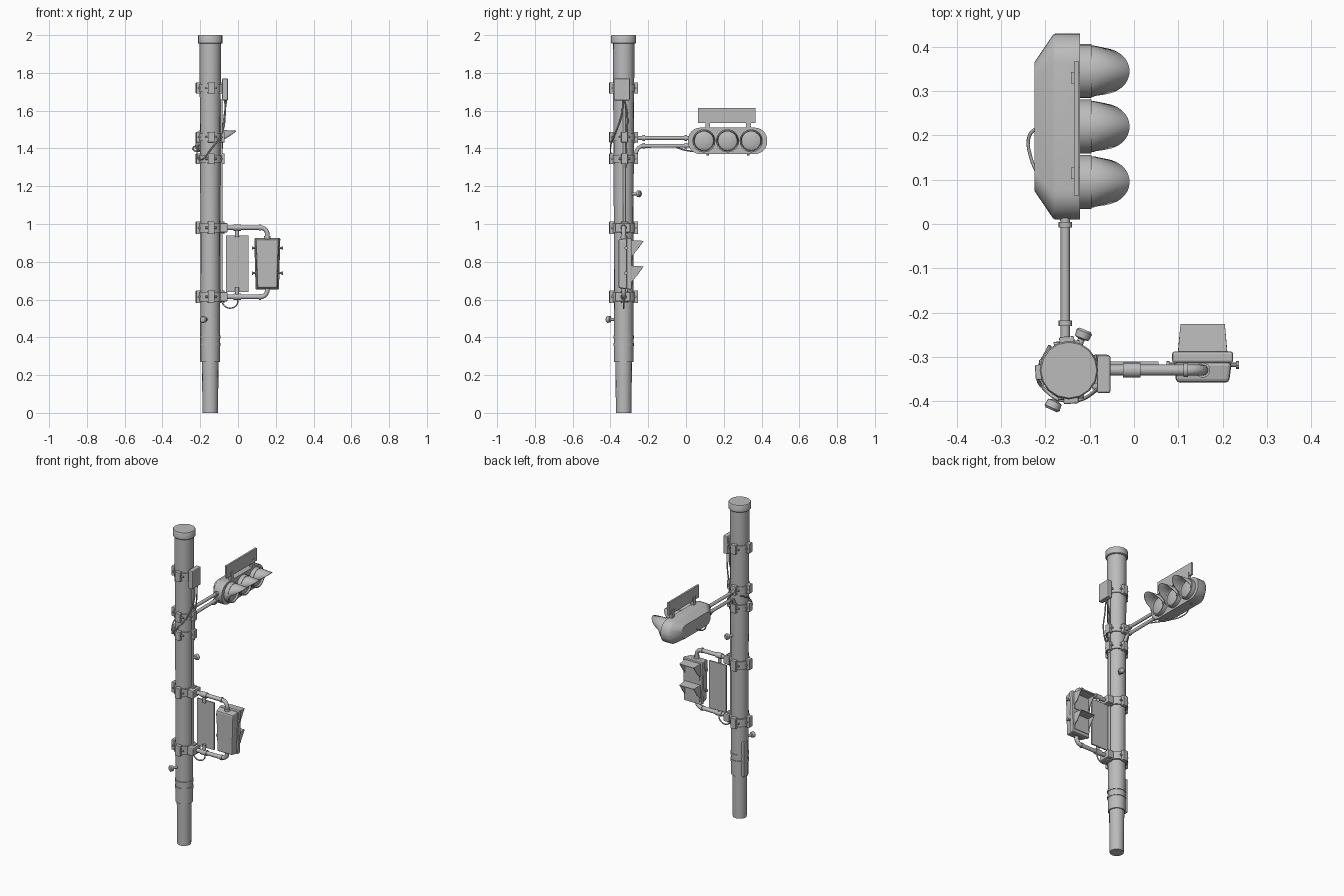
import bpy, bmesh, math
from mathutils import Vector

if "Cube" in bpy.data.objects:
    bpy.data.objects.remove(bpy.data.objects["Cube"])

PX, PY = -0.147, -0.33          # pole axis

grey = bpy.data.materials.new("light grey")
grey.diffuse_color = (0.5, 0.5, 0.5, 1)
grey.use_nodes = True
grey.node_tree.nodes["Principled BSDF"].inputs["Base Color"].default_value = grey.diffuse_color


def finish(name, bm, smooth=True, bevel=0.0, solid=0.0):
    bmesh.ops.recalc_face_normals(bm, faces=bm.faces)
    me = bpy.data.meshes.new(name)
    bm.to_mesh(me)
    bm.free()
    ob = bpy.data.objects.new(name, me)
    bpy.context.collection.objects.link(ob)
    me.materials.append(grey)
    if solid:
        m = ob.modifiers.new("thickness", 'SOLIDIFY')
        m.thickness, m.offset = solid, 0
    if bevel:
        m = ob.modifiers.new("bevel", 'BEVEL')
        m.width, m.segments = bevel, 2
    if smooth:
        bpy.ops.object.select_all(action='DESELECT')
        bpy.context.view_layer.objects.active = ob
        ob.select_set(True)
        bpy.ops.object.shade_smooth_by_angle(angle=math.radians(35))
    return ob


def loft(name, rings, **kw):
    """Closed skin through equal-length rings, capped at both ends."""
    bm = bmesh.new()
    rows = [[bm.verts.new(p) for p in r] for r in rings]
    n = len(rows[0])
    for a, b in zip(rows, rows[1:]):
        for i in range(n):
            bm.faces.new((a[i], a[(i + 1) % n], b[(i + 1) % n], b[i]))
    bm.faces.new(rows[0])
    bm.faces.new(rows[-1])
    return finish(name, bm, **kw)


def box(name, x0, x1, y0, y1, z0, z1, bevel=0.0):
    rings = [[(x0, y0, z), (x1, y0, z), (x1, y1, z), (x0, y1, z)] for z in (z0, z1)]
    return loft(name, rings, smooth=False, bevel=bevel)


def turned(name, start, direction, profile, n=16):
    """Lathe of (distance, radius) pairs along a direction."""
    d = Vector(direction).normalized()
    u = d.orthogonal().normalized()
    v = d.cross(u)
    s = Vector(start)
    ang = [2 * math.pi * i / n for i in range(n)]
    return loft(name, [[s + d * h + (u * math.cos(a) + v * math.sin(a)) * r for a in ang]
                       for h, r in profile])


def tube(name, pts, r, curved=False):
    cu = bpy.data.curves.new(name, 'CURVE')
    cu.dimensions, cu.bevel_depth = '3D', r
    cu.bevel_resolution, cu.resolution_u = (1, 5) if curved else (3, 1)
    cu.use_fill_caps = True
    if curved:
        sp = cu.splines.new('BEZIER')
        sp.bezier_points.add(len(pts) - 1)
        for b, p in zip(sp.bezier_points, pts):
            b.co = p
            b.handle_left_type = b.handle_right_type = 'AUTO'
    else:
        sp = cu.splines.new('POLY')
        sp.points.add(len(pts) - 1)
        for q, p in zip(sp.points, pts):
            q.co = (*p, 1)
    ob = bpy.data.objects.new(name, cu)
    cu.materials.append(grey)
    bpy.context.collection.objects.link(ob)


def rounded(hy, hz, r, x, cy, cz, seg=6):
    """Rounded rectangle ring in the y-z plane."""
    out = []
    for k, (sy, sz) in enumerate(((1, 1), (-1, 1), (-1, -1), (1, -1))):
        for i in range(seg + 1):
            a = math.pi / 2 * (k + i / seg)
            out.append((x, cy + sy * (hy - r) + r * math.cos(a),
                        cz + sz * (hz - r) + r * math.sin(a)))
    return out


# Pole with stepped foot, sleeve bands and cap
turned("pole", (PX, PY, 0), (0, 0, 1),
       [(0, .041), (.27, .044), (.27, .051), (.5, .051), (1.0, .052), (1.96, .057)])
turned("pole_cap", (PX, PY, 1.955), (0, 0, 1), [(0, .062), (.004, .066), (.04, .066), (.045, .063)])
for z in (.355, .395):
    turned("sleeve_band", (PX, PY, z), (0, 0, 1), [(0, .055), (.015, .055)])
box("sleeve_conduit", PX - .055, PX - .035, PY - .01, PY + .035, .27, .49, .005)

# Strap clamps with four lugs and bolts
for z, h in ((1.72, .022), (1.46, .02), (1.345, .02), (.98, .025), (.615, .025)):
    turned("clamp_band", (PX, PY, z - h), (0, 0, 1), [(0, .061), (2 * h, .061)])
    for a in (0, 90, 180, 270):
        a = math.radians(a + 4)
        d = Vector((math.cos(a), math.sin(a), 0))
        t = Vector((-d.y, d.x, 0))
        c = Vector((PX, PY, z))
        rings = [[c + d * r + t * s * .017 + Vector((0, 0, w * (h + .008)))
                  for s, w in ((-1, -1), (1, -1), (1, 1), (-1, 1))] for r in (.05, .076)]
        loft("clamp_lug", rings, smooth=False, bevel=.003)
        turned("clamp_bolt", c + d * .06 + t * .022, t, [(-.05, .006), (.008, .006)], 8)

# Small push knobs on the pole
for z, a in ((1.16, 68), (.495, 246)):
    d = (math.cos(math.radians(a)), math.sin(math.radians(a)), 0)
    turned("knob", (PX, PY, z), d,
           [(.045, .008), (.075, .008), (.078, .017), (.093, .019), (.098, .014)], 12)

# Control box and its conduit down the pole
box("control_box", -.084, -.053, -.382, -.297, 1.655, 1.77, .005)
box("control_box_mount", -.1, -.08, -.36, -.315, 1.69, 1.74)
tube("pole_conduit", [(-.088, -.327, 1.66), (-.088, -.327, .6)], .007)
box("arm_bracket", -.095, -.055, -.375, -.295, .955, 1.005, .006)
box("arm_bracket", -.095, -.055, -.375, -.295, .59, .64, .006)

# Cables
tube("control_cable", [(-.07, -.335, 1.66), (-.068, -.34, 1.58), (-.085, -.375, 1.48),
                       (-.14, -.4, 1.4), (-.2, -.375, 1.34), (-.215, -.33, 1.4),
                       (-.19, -.275, 1.43)], .004, True)
tube("control_cable", [(-.06, -.325, 1.66), (-.073, -.31, 1.57), (-.083, -.315, 1.45),
                       (-.085, -.32, 1.3)], .004, True)
tube("signal_cable", [(-.215, .22, 1.42), (-.236, .2, 1.405), (-.233, .15, 1.39),
                      (-.21, .1, 1.385), (-.16, .0, 1.39), (-.155, -.06, 1.41)], .004, True)
tube("lower_cable", [(-.09, -.33, .6), (-.07, -.33, .565), (-.035, -.33, .555),
                     (-.005, -.33, .575), (0, -.33, .605)], .004, True)

# Arms carrying the road signal
tube("upper_arm", [(-.155, -.29, 1.455), (-.155, .02, 1.455)], .0105)
tube("lower_arm", [(-.155, -.275, 1.35), (-.155, -.262, 1.385), (-.155, -.252, 1.403),
                   (-.155, -.235, 1.413), (-.155, .02, 1.415)], .0105)
for z in (1.455, 1.415):
    for y in (-.23, -.008):
        turned("arm_collar", (-.155, y, z), (0, 1, 0), [(0, .015), (.012, .015)])

# Road signal housing
CY, CZ = .22, 1.44
loft("signal_housing", [rounded(.145, .042, .04, -.225, CY, CZ), rounded(.207, .068, .064, -.183, CY, CZ),
                        rounded(.21, .07, .066, -.178, CY, CZ), rounded(.21, .07, .066, -.122, CY, CZ)])
for y in (.095, CY, .345):
    turned("lens_ring", (-.122, y, CZ), (1, 0, 0), [(0, .061), (.026, .061), (.026, .054), (.01, .052)], 24)
    turned("lens", (-.115, y, CZ), (1, 0, 0), [(0, .052), (.01, .05), (.016, .035), (.019, .012)], 24)
    # Visor cut on a slant, open below
    bm = bmesh.new()
    rows = []
    for i in range(21):
        a = math.radians(-20 + 220 * i / 20)
        s = max(0, math.sin(a))
        end = -.09 + .08 * s ** .8
        rows.append([bm.verts.new((x, y + r * math.cos(a), CZ + r * math.sin(a)))
                     for x, r in ((-.115, .056), (-.092, .056), (end, .052))])
    for a, b in zip(rows, rows[1:]):
        for k in (0, 1):
            bm.faces.new((a[k], b[k], b[k + 1], a[k + 1]))
    finish("signal_visor", bm, solid=.004)
for y in (.115, .33):
    turned("housing_bolt", (-.15, y, 1.362), (0, 0, 1), [(0, .006), (.02, .006)], 8)
    box("sign_bracket", -.142, -.122, y - .013, y + .013, 1.49, 1.56)
box("road_sign", -.136, -.124, .064, .367, 1.535, 1.615)

# Pipe frame of the walk signal, mirrored about its middle height
MID, AY, BX = .7975, -.33, .155
for s in (1, -1):
    z = MID + s * .183
    elbow = [(BX - .035 + .035 * math.sin(a), AY, z - s * .035 * (1 - math.cos(a)))
             for a in [math.pi / 2 * i / 6 for i in range(7)]]
    tube("frame_pipe", [(-.09, AY, z)] + elbow + [(BX, AY, MID + s * .12)], .0125)
    turned("pipe_collar", (.112, AY, z), (1, 0, 0), [(0, .016), (.01, .016)])
    turned("pipe_collar", (BX, AY, MID + s * .14), (0, 0, -s), [(0, .017), (.015, .017)])
    turned("plate_tee", (-.025, AY, z), (1, 0, 0), [(0, .017), (.04, .017)])
    turned("plate_stem", (-.005, AY, z), (0, 0, -s), [(0, .01), (.05, .01)])
box("side_plate", -.064, .055, -.319, -.311, .64, .94)


# Walk signal: tapered back, flange and two hoods
def rect(y, hx0, hx1, hz):
    return [(BX - hx0, y, MID - .008 - hz), (BX + hx0, y, MID - .008 - hz),
            (BX + hx1, y, MID - .008 + hz), (BX - hx1, y, MID - .008 + hz)]


loft("walk_signal_back", [rect(-.358, .052, .06, .128), rect(-.312, .056, .066, .136)],
     smooth=False, bevel=.008)
loft("walk_signal_flange", [rect(-.313, .062, .069, .136), rect(-.288, .062, .069, .136)],
     smooth=False, bevel=.005)
for z in (.74, .873):
    for s in (-1, 1):
        turned("hinge_knob", (BX + s * .06, -.318, z), (s, 0, 0),
               [(0, .005), (.015, .005), (.015, .009), (.022, .009)], 8)
for top in (.913, .778):
    box("walk_lens", .103, .207, -.29, -.284, top - .105, top - .008, .002)
    bm = bmesh.new()
    v = [[bm.verts.new(p) for p in ((x, -.29, top - .085), (x, -.29, top), (x2, -.226, top - .004),
                                    (x2, -.262, top - .055))] for x, x2 in ((.101, .106), (.209, .204))]
    bm.faces.new(v[0])
    bm.faces.new(v[1])
    bm.faces.new((v[0][1], v[0][2], v[1][2], v[1][1]))
    finish("walk_hood", bm, smooth=False, solid=.004)
